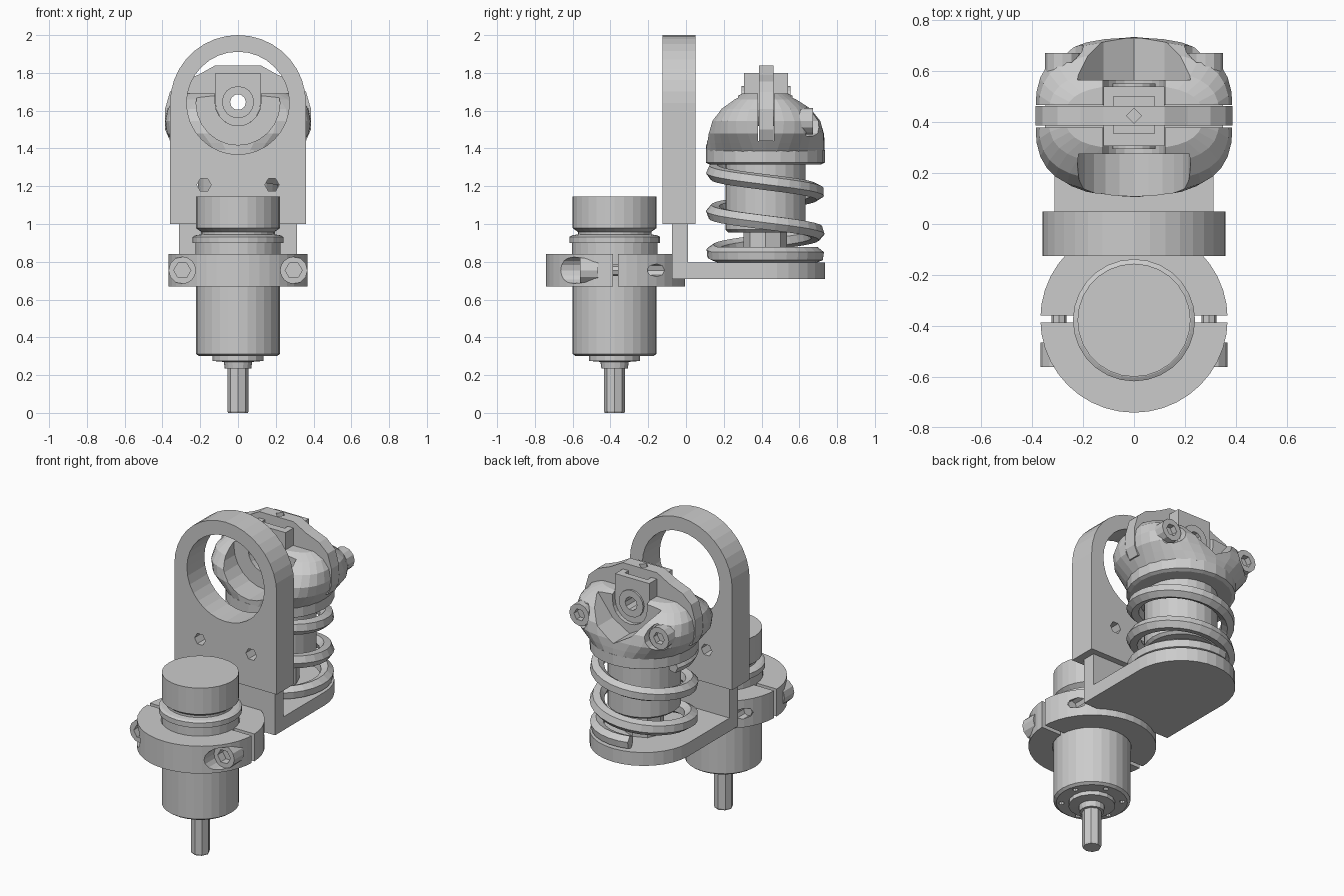
import bpy, bmesh, math
from mathutils import Vector

if "Cube" in bpy.data.objects:
    bpy.data.objects.remove(bpy.data.objects["Cube"])

PLACE = {'x': lambda a, b, d: (d, a, b),
         'y': lambda a, b, d: (a, d, b),
         'z': lambda a, b, d: (a, b, d)}

def finish(name, bm):
    bmesh.ops.recalc_face_normals(bm, faces=bm.faces)
    me = bpy.data.meshes.new(name)
    bm.to_mesh(me)
    bm.free()
    ob = bpy.data.objects.new(name, me)
    bpy.context.collection.objects.link(ob)
    return ob

def loft(name, rings):
    """Closed skin through a list of equal-length rings, capped at both ends."""
    bm = bmesh.new()
    vs = [[bm.verts.new(p) for p in r] for r in rings]
    n = len(rings[0])
    for a, b in zip(vs, vs[1:]):
        for i in range(n):
            j = (i + 1) % n
            bm.faces.new((a[i], a[j], b[j], b[i]))
    bm.faces.new(vs[0])
    bm.faces.new(vs[-1])
    return finish(name, bm)

def circle(u, v, r, n, start=0.0):
    return [(u + r * math.cos(start + 2 * math.pi * i / n),
             v + r * math.sin(start + 2 * math.pi * i / n)) for i in range(n)]

def prism(name, pts, axis, lo, hi):
    return loft(name, [[PLACE[axis](a, b, d) for a, b in pts] for d in (lo, hi)])

def cyl(name, u, v, r, axis, lo, hi, n=24):
    return prism(name, circle(u, v, r, n), axis, lo, hi)

def box(name, x0, x1, y0, y1, z0, z1):
    return prism(name, [(x0, y0), (x1, y0), (x1, y1), (x0, y1)], 'z', z0, z1)

def turned(name, cy, profile, n=24):
    return loft(name, [[(x, y, z) for x, y in circle(0, cy, r, n)] for r, z in profile])

def cut(ob, *cutters):
    for c in cutters:
        c.hide_render = True
        m = ob.modifiers.new('cut', 'BOOLEAN')
        m.operation, m.solver, m.object = 'DIFFERENCE', 'EXACT', c
        bpy.context.view_layer.objects.active = ob
        bpy.ops.object.modifier_apply(modifier=m.name)
        bpy.data.objects.remove(c)
    return ob

# --- spindle motor held by the clamp
SY = -0.378
body = turned('spindle_body', SY, [(.205, .30), (.222, .312), (.222, .70), (.226, .84), (.226, .90),
                                   (.24, .90), (.24, .932), (.225, .94), (.195, .945), (.195, .98)], 28)
for k in range(6):
    u, v = circle(0, SY, .175, 6, .3)[k]
    cut(body, cyl('c', u, v, .016, 'z', .25, .34, 8))
turned('spindle_cap', SY, [(.19, .955), (.222, .978), (.222, 1.145)], 28)
turned('spindle_nose', SY, [(.07, .235), (.075, .27), (.135, .275), (.135, .31)], 16)
turned('spindle_shaft', SY, [(.052, 0), (.056, .01), (.056, .24)], 8)

# --- split clamp with counterbored bolts
def clamp_half(name, y0, y1):
    h = cyl(name, 0, -.373, .368, 'z', .668, .842, 40)
    cut(h, cyl('c', 0, SY, .2275, 'z', .5, 1, 28), box('c', -1, 1, y0, y1, .5, 1))
    return h

front = clamp_half('clamp_front', -.387, .5)
rear = clamp_half('clamp_rear', -1, -.36)
for s in (-1, 1):
    x = .295 * s
    cut(front, cyl('c', x, .755, .07, 'y', -.9, -.47, 16))
    cut(rear, cyl('c', x, .755, .034, 'y', -.25, .1, 8))
    bolt = cyl('clamp_bolt', x, .755, .073, 'y', -.562, -.465, 12)
    cut(bolt, cyl('c', x, .755, .045, 'y', -.7, -.51, 6))
    cyl('clamp_bolt_shank', x, .755, .03, 'y', -.47, -.2, 8)

# --- L-shaped bracket with rounded foot
foot = [(-.313, -.075), (.313, -.075)] + \
       [(.313 * math.cos(a), .422 + .313 * math.sin(a)) for a in (math.pi * i / 16 for i in range(17))]
prism('bracket_foot', foot, 'z', .71, .795)
box('bracket_upright', -.313, .313, -.075, .01, .75, 1.0)

# --- eye plate with bearing liner
EZ = 1.64
arch = [(-.36, 1.0), (.36, 1.0)] + \
       [(.36 * math.cos(a), EZ + .36 * math.sin(a)) for a in (math.pi * i / 18 for i in range(19))]
eye = prism('eye_plate', arch, 'y', -.125, .05)
cut(eye, cyl('c', 0, EZ, .286, 'y', -1, 1, 32))
for s in (-1, 1):
    cut(eye, cyl('c', .18 * s, 1.207, .038, 'y', -1, 1, 6))
cut(cyl('eye_liner', 0, EZ, .287, 'y', -.125, .05, 32), cyl('c', 0, EZ, .272, 'y', -1, 1, 32))

# --- damper core and rod
CY = .42
turned('damper_body', CY, [(.195, .955), (.212, .97), (.212, 1.35)], 24)
turned('damper_rod', CY, [(.115, .79), (.115, .97)], 8)

# --- coil spring, descending counter-clockwise from the top
cu = bpy.data.curves.new('coil_spring', 'CURVE')
cu.dimensions = '3D'
cu.bevel_depth, cu.bevel_resolution, cu.use_fill_caps = .043, 1, True
sp = cu.splines.new('POLY')
N = 84
sp.points.add(N - 1)
sp.use_smooth = False
for i, p in enumerate(sp.points):
    t = -.3 + 2.85 * i / (N - 1)              # turns from the front side
    a = 2 * math.pi * t - math.pi / 2
    z = min(1.30, max(.835, 1.275 - .213 * t))
    p.co = (.272 * math.cos(a), CY + .272 * math.sin(a), z, 1)
bpy.context.collection.objects.link(bpy.data.objects.new('coil_spring', cu))

# --- spring collar and domed head
turned('spring_collar', CY, [(.295, 1.315), (.315, 1.325), (.315, 1.392)], 24)

def oval(z, rx, ry, e, n=32):
    ring = []
    for i in range(n):
        c, s = math.cos(2 * math.pi * i / n), math.sin(2 * math.pi * i / n)
        ring.append((rx * math.copysign(abs(c) ** (2 / e), c),
                     CY + ry * math.copysign(abs(s) ** (2 / e), s), z))
    return ring

head = loft('damper_head', [oval(1.385, .313, .313, 2), oval(1.43, .345, .313, 2.3),
                            oval(1.48, .38, .311, 2.7), oval(1.545, .388, .295, 3),
                            oval(1.61, .375, .25, 3), oval(1.66, .335, .185, 2.8), oval(1.692, .27, .125, 2.6)])
U = [(.12, 1.80), (-.12, 1.80)] + [(.12 * math.cos(a), EZ + .12 * math.sin(a))
                                  for a in (math.pi + math.pi * i / 10 for i in range(11))]
V_CUT = [(.28, 1.9), (-.28, 1.9), (-.22, 1.66), (-.12, 1.53), (0, 1.46), (.12, 1.53), (.22, 1.66)]
cut(head, cyl('c', 0, EZ, .222, 'y', -.2, .275, 24),        # front saddle
    prism('c', V_CUT, 'y', .565, 1),                       # rear valley
    prism('c', [(u * 1.01, v if v < 1.7 else 2) for u, v in U], 'y', .26, .6),
    box('c', -.6, .6, .38, .467, 1.44, 2))                 # slot for the link plate
for s in (-1, 1):
    cut(head, cyl('c', .28 * s, 1.545, .082, 'y', .635, 1, 14))
    b = cyl('head_bolt', .28 * s, 1.545, .07, 'y', .60, .672, 12)
    cut(b, cyl('c', .28 * s, 1.545, .038, 'y', .635, 1, 6))

# --- pivot block and link plate in the head slot
block = prism('pivot_block', U, 'y', .307, .54)
cut(block, box('c', -.08, .08, .355, .50, 1.775, 2), cyl('c', 0, 1.645, .042, 'y', 0, 1, 10))
half = [(.12, 1.84), (.21, 1.79), (.30, 1.755), (.36, 1.70), (.386, 1.61), (.386, 1.50), (.36, 1.44)]
link = prism('link_plate', half + [(-x, z) for x, z in reversed(half)], 'y', .386, .463)
cut(link, cyl('c', 0, 1.645, .042, 'y', 0, 1, 10), cyl('c', 0, .425, .03, 'z', 1.76, 2, 4))
for y0, y1 in ((.295, .31), (.537, .552)):
    w = cyl('pivot_washer', 0, 1.645, .085, 'y', y0, y1, 16)
    cut(w, cyl('c', 0, 1.645, .042, 'y', 0, 1, 10))
